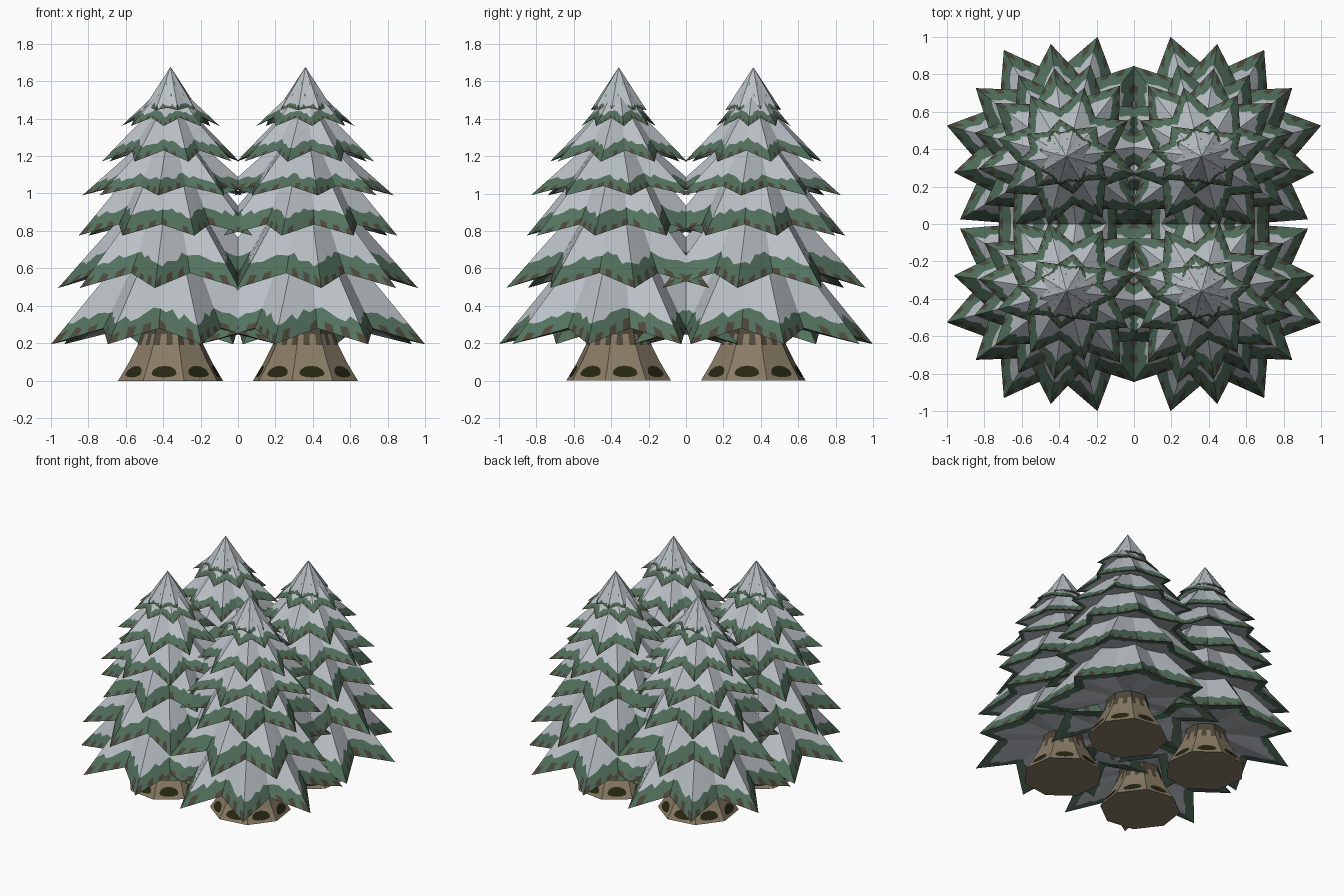
import bpy, bmesh, math, random
from mathutils import Vector

if "Cube" in bpy.data.objects:
    bpy.data.objects.remove(bpy.data.objects["Cube"])

random.seed(7)
C = 0.36              # tree centre offset in x and y


def mat(name, rgb):
    m = bpy.data.materials.new(name)
    m.diffuse_color = (*rgb, 1)
    m.use_nodes = True
    m.node_tree.nodes["Principled BSDF"].inputs["Base Color"].default_value = m.diffuse_color
    return m


MATS = [mat("snow", (0.49, 0.53, 0.56)),
        mat("needle green", (0.085, 0.165, 0.112)),
        mat("dark twig brown", (0.075, 0.062, 0.042)),
        mat("bark", (0.25, 0.20, 0.13)),
        mat("dark hollow", (0.02, 0.02, 0.006))]
SNOW, GREEN, TWIG, BARK, HOLLOW = range(5)


def finish(bm, name):
    """Turn the bmesh into an object, mirrored over x and y into four trees."""
    bmesh.ops.remove_doubles(bm, verts=bm.verts, dist=1e-5)
    me = bpy.data.meshes.new(name)
    bm.to_mesh(me)
    bm.free()
    for m in MATS:
        me.materials.append(m)
    ob = bpy.data.objects.new(name, me)
    bpy.context.collection.objects.link(ob)
    mod = ob.modifiers.new("four_trees", 'MIRROR')
    mod.use_axis = (True, True, False)
    mod.use_mirror_merge = False
    return ob


def star_ring(phase, r_tip, r_val, z_tip, z_val, sub, ys=1.0):
    """Points around an eight-pointed star, each edge split into sub parts."""
    corners = []
    for i in range(16):
        a = math.radians(phase + 22.5 * i)
        r, z = (r_tip, z_tip) if i % 2 == 0 else (r_val, z_val)
        corners.append(Vector((C + r * math.cos(a), C + ys * r * math.sin(a), z)))
    return [corners[i].lerp(corners[(i + 1) % 16], k / sub)
            for i in range(16) for k in range(sub)]


def tier(name, phase, z_tip, r_tip, z_top, r_top, rise, snow_t, r_in,
         ys=1.0, val=0.68, cap=False):
    """Star skirt: green rim with twig specks, snow above a wavy border,
    closed underneath by a shallow underside reaching in to r_in."""
    sub = 6
    low = star_ring(phase, r_tip, r_tip * val, z_tip, z_tip + rise, sub, ys)
    high = star_ring(phase, r_top, r_top * 0.88, z_top, z_top, sub, ys)
    z_in = z_tip + rise + 0.03
    inner = star_ring(phase, r_in, r_in * 0.95, z_in, z_in, sub, ys)
    n = len(low)
    wave = [snow_t + random.uniform(-0.05, 0.05) for _ in range(n)]
    speck = [random.uniform(0.06, 0.13) for _ in range(n)]
    # about every second strip of the rim is bare twig
    brown = [j % 2 == 0 and random.random() < 0.85 for j in range(n)]
    bm = bmesh.new()
    cols = []
    for j in range(n):
        ts = [0, min(speck[j], wave[j] * 0.8), wave[j]]
        ts += ([0.30, 0.36, 0.56, 0.66] if cap else []) + [1]
        upper = [bm.verts.new(low[j].lerp(high[j], t)) for t in ts]
        under = [bm.verts.new(low[j].lerp(inner[j], t)) for t in (1, wave[j])]
        cols.append(under + upper)
    for j in range(n):
        a, b = cols[j], cols[(j + 1) % n]
        for k in range(len(a) - 1):
            f = bm.faces.new((a[k], b[k], b[k + 1], a[k + 1]))
            f.material_index = SNOW
            if k == 2:
                f.material_index = TWIG if brown[j] else GREEN
            elif k in (1, 3):
                f.material_index = GREEN
            elif cap and ((k == 5 and j % 12 == 8) or (k == 7 and j % 12 == 2)):
                f.material_index = GREEN
    finish(bm, name)


# branch tiers, alternating by half a step
A, B = 14.5, 37.0
tier("branch_tier_1", A, 0.195, 0.66, 0.74, 0.20, 0.085, 0.22, 0.13)
tier("branch_tier_2", B, 0.495, 0.607, 0.97, 0.18, 0.08, 0.27, 0.24)
tier("branch_tier_3", A, 0.775, 0.507, 1.16, 0.18, 0.06, 0.28, 0.23)
tier("branch_tier_4", B, 0.99, 0.475, 1.32, 0.10, 0.05, 0.22, 0.22)
tier("branch_tier_5", A, 1.17, 0.38, 1.47, 0.08, 0.06, 0.25, 0.16)
tier("branch_tier_6", B, 1.36, 0.265, 1.57, 0.04, 0.045, 0.26, 0.10, ys=0.76, val=0.75)
tier("tree_top", A, 1.445, 0.155, 1.675, 0.0005, 0.012, 0.09, 0.06, val=0.86, cap=True)

# flared eight-sided trunk, each side split in four strips for bark drips
PROFILE = [(0.289, 0.0), (0.228, 0.10), (0.182, 0.19), (0.16, 0.25),
           (0.14, 0.34), (0.10, 0.40)]
STRIPS = 4
bm = bmesh.new()
rings = []
for r, z in PROFILE:
    corner = [Vector((C + r * math.cos(math.radians(A + 45 * i)),
                      C + r * math.sin(math.radians(A + 45 * i)), z))
              for i in range(8)]
    rings.append([bm.verts.new(corner[i].lerp(corner[(i + 1) % 8], s / STRIPS))
                  for i in range(8) for s in range(STRIPS)])
n = 8 * STRIPS
for k in range(len(rings) - 1):
    for i in range(n):
        j = (i + 1) % n
        f = bm.faces.new((rings[k][i], rings[k][j], rings[k + 1][j], rings[k + 1][i]))
        drip = k >= 3 or (k == 2 and i % STRIPS in (0, 2))
        f.material_index = TWIG if drip else BARK
bm.faces.new(rings[0][::-1]).material_index = BARK
finish(bm, "trunk")

# dark hollows: thin arched plates on the lowest trunk faces
bm = bmesh.new()
apo = math.cos(math.radians(22.5))
slope = (0.289 - 0.228) * apo / 0.10
for i in range(8):
    a = math.radians(A + 22.5 + 45 * i)
    out = Vector((math.cos(a), math.sin(a), 0))
    side = Vector((-math.sin(a), math.cos(a), 0))
    pts = []
    for k in range(12):
        t = math.tau * k / 12
        z = 0.038 + (0.042 if math.sin(t) > 0 else 0.02) * math.sin(t)
        d = 0.289 * apo - slope * z + 0.004
        p = out * d + side * (0.068 * math.cos(t))
        pts.append(bm.verts.new((C + p.x, C + p.y, z)))
    bm.faces.new(pts).material_index = HOLLOW
finish(bm, "trunk_hollows")
